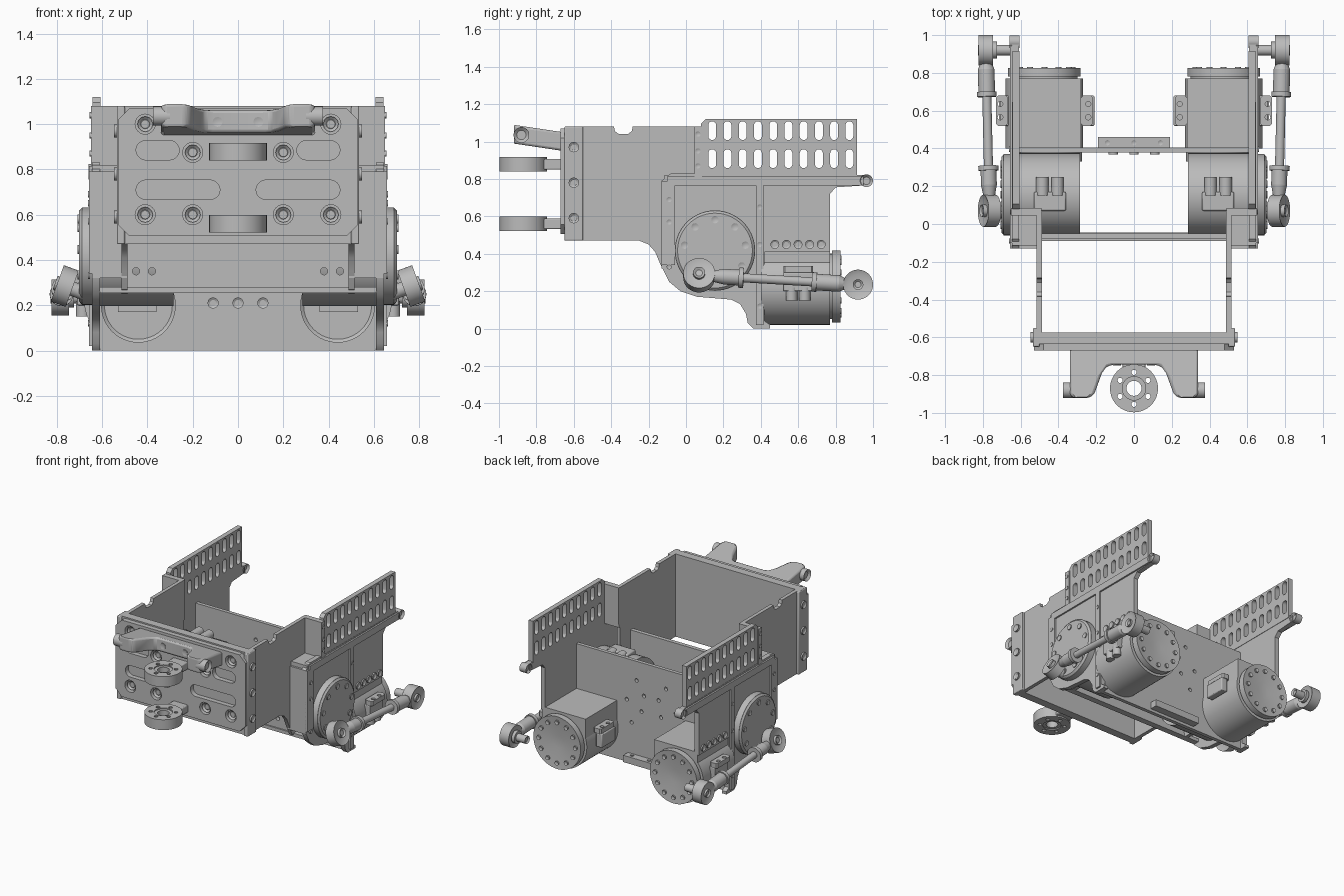
import bpy, bmesh
from math import pi, cos, sin
from mathutils import Matrix, Vector

if "Cube" in bpy.data.objects:
    bpy.data.objects.remove(bpy.data.objects["Cube"])

GREY = (0.5, 0.5, 0.5, 1)
metal = bpy.data.materials.new("grey metal")
metal.use_nodes = True
metal.diffuse_color = GREY
metal.node_tree.nodes["Principled BSDF"].inputs["Base Color"].default_value = GREY
made = []


def finish(name, bm, mirror=False, bevel=0):
    mesh = bpy.data.meshes.new(name)
    bmesh.ops.remove_doubles(bm, verts=bm.verts, dist=0.0002)
    bmesh.ops.recalc_face_normals(bm, faces=bm.faces)
    bm.to_mesh(mesh)
    bm.free()
    mesh.materials.clear()
    mesh.materials.append(metal)
    ob = bpy.data.objects.new(name, mesh)
    bpy.context.collection.objects.link(ob)
    if bevel:
        mod = ob.modifiers.new("edge", 'BEVEL')
        mod.width, mod.segments = bevel, 2
    if mirror:
        ob.modifiers.new("mirror", 'MIRROR').use_mirror_merge = False
    made.append(ob)
    return ob


def box(name, lo, hi, mirror=False, bevel=0):
    bm = bmesh.new()
    lo, hi = Vector(lo), Vector(hi)
    m = Matrix.Translation((lo + hi) / 2) @ Matrix.Diagonal((*(hi - lo), 1))
    bmesh.ops.create_cube(bm, size=1, matrix=m)
    return finish(name, bm, mirror, bevel)


def add_cyl(bm, a, b, r, r2=None, recess=None, seg=40):
    a, b = Vector(a), Vector(b)
    d = b - a
    m = Matrix.Translation((a + b) / 2) @ d.to_track_quat('Z', 'Y').to_matrix().to_4x4()
    vs = bmesh.ops.create_cone(bm, cap_ends=True, segments=seg, radius1=r, radius2=r2 or r,
                               depth=d.length, matrix=m)["verts"]
    if recess:
        caps = [f for f in {f for v in vs for f in v.link_faces} if len(f.verts) > 4]
        for f in caps:
            f.normal_update()
            n = f.normal.copy()
            bmesh.ops.inset_individual(bm, faces=[f], thickness=r - recess[0])
            bmesh.ops.translate(bm, verts=f.verts, vec=-n * recess[1])


def cyl(name, *parts, mirror=False):
    bm = bmesh.new()
    for p in parts:
        add_cyl(bm, *p)
    return finish(name, bm, mirror)


def bolts(name, points, axis, r=0.018, h=0.012, mirror=False):
    bm = bmesh.new()
    for p in points:
        p = Vector(p)
        add_cyl(bm, p - Vector(axis) * 0.004, p + Vector(axis) * h, r, None, (r * 0.55, h * 0.7), 12)
    return finish(name, bm, mirror)


def circle(u, v, r, n=24):
    return [(u + r * cos(2 * pi * i / n), v + r * sin(2 * pi * i / n)) for i in range(n)]


def slot(u, v, w, h, n=8):
    r = min(w, h) / 2
    du, dv = w / 2 - r, h / 2 - r
    pts = []
    for i in range(4 * n):
        a = 2 * pi * (i + 0.5) / (4 * n)
        pts.append((u + r * cos(a) + (du if cos(a) > 0 else -du),
                    v + r * sin(a) + (dv if sin(a) > 0 else -dv)))
    return pts


AXES = {'x': ((0, 0, 1), (1, 0, 0), (0, 1, 0)),    # profile in (y, z)
        'y': ((1, 0, 0), (0, 0, -1), (0, 1, 0)),   # profile in (x, z)
        'z': ((1, 0, 0), (0, 1, 0), (0, 0, 1))}    # profile in (x, y)


def plate(name, axis, lo, hi, outline, holes=(), mirror=False, bevel=0, shear=0):
    cu = bpy.data.curves.new(name, 'CURVE')
    cu.dimensions, cu.fill_mode, cu.extrude = '2D', 'BOTH', (hi - lo) / 2
    for pts in [outline, *holes]:
        s = cu.splines.new('POLY')
        s.points.add(len(pts) - 1)
        for p, q in zip(s.points, pts):
            p.co = (q[0], q[1], 0, 1)
        s.use_cyclic_u = True
    tmp = bpy.data.objects.new("temp", cu)
    bpy.context.collection.objects.link(tmp)
    bpy.context.view_layer.update()
    me = bpy.data.meshes.new_from_object(tmp.evaluated_get(bpy.context.evaluated_depsgraph_get()))
    bpy.data.objects.remove(tmp)
    bm = bmesh.new()
    bm.from_mesh(me)
    bpy.data.meshes.remove(me)
    bm.transform(Matrix(AXES[axis]).to_4x4())
    mid = Vector([(lo + hi) / 2 if c == axis else 0 for c in "xyz"])
    for v in bm.verts:
        v.co += mid
        v.co.z += shear * (-0.66 - v.co.y)
    return finish(name, bm, mirror, bevel)


def rect(u0, v0, u1, v1, c=0):
    if not c:
        return [(u0, v0), (u1, v0), (u1, v1), (u0, v1)]
    return [(u0 + c, v0), (u1 - c, v0), (u1, v0 + c), (u1, v1 - c),
            (u1 - c, v1), (u0 + c, v1), (u0, v1 - c), (u0, v0 + c)]


# Front wall: backing, rim and slotted face plate
plate("front_backing", 'y', -0.635, -0.575, rect(-0.53, 0.47, 0.53, 1.08))
spots = [(s * x, z) for s in (-1, 1) for x, z in ((0.41, 1.0), (0.41, 0.6), (0.2, 0.875), (0.2, 0.6))]
face_slots = [slot(s * x, z, w, 0.085) for s in (-1, 1) for x, z, w in ((0.355, 0.885, 0.19), (0.265, 0.71, 0.37))]
plate("front_face", 'y', -0.67, -0.63, rect(-0.53, 0.505, 0.53, 1.07, 0.05),
      face_slots + [circle(x, z, 0.044) for x, z in spots])
bolts("front_face_bolts", [(x, -0.636, z) for x, z in spots], (0, -1, 0), 0.034, 0.02)
box("corner_strip", (0.5, -0.65, 0.47), (0.535, -0.55, 1.08), True, 0.006)
bolts("corner_bolts", [(0.535, -0.6, z) for z in (0.59, 0.78, 0.97)], (1, 0, 0), 0.028, mirror=True)

# Raised yoke with pins
half = [(0.34, -0.66), (0.34, -0.9), (0.325, -0.92), (0.235, -0.92), (0.21, -0.9), (0.17, -0.79), (0.145, -0.755), (0.11, -0.745)]
plate("yoke", 'z', 0.95, 1.05, half + [(-x, y) for x, y in reversed(half)], bevel=0.014, shear=0.15)
cyl("yoke_pin", ((0.3, -0.88, 1.035), (0.375, -0.88, 1.035), 0.042, None, (0.025, 0.015)), mirror=True)
bolts("yoke_bolts", [(s * 0.09, -0.745, 1.01) for s in (-1, 1)], (0, -1, 0), 0.022, 0.004)

# Two bearing rings on necks
for label, z in (("upper", 0.878), ("lower", 0.56)):
    ring = [circle(0.085 * cos(i * pi / 3 + pi / 6), -0.87 + 0.085 * sin(i * pi / 3 + pi / 6), 0.014, 10) for i in range(6)]
    plate(label + "_bearing", 'z', z - 0.038, z + 0.038, circle(0, -0.87, 0.127, 48), [circle(0, -0.87, 0.062, 32)] + ring)
    plate(label + "_bearing_race", 'z', z - 0.03, z + 0.03, circle(0, -0.87, 0.064, 32), [circle(0, -0.87, 0.04)])
    box(label + "_bearing_neck", (-0.06, -0.765, z - 0.028), (0.06, -0.65, z + 0.028), bevel=0.006)

# Forward side wall with curved bottom and top notch
plate("forward_side", 'x', 0.488, 0.515,
      [(-0.6, 0.47), (-0.25, 0.47), (-0.2, 0.45), (-0.165, 0.41), (-0.14, 0.35), (-0.1, 0.27), (-0.04, 0.25), (0.07, 0.25),
       (0.07, 1.08), (-0.285, 1.08), (-0.29, 1.055), (-0.31, 1.04), (-0.36, 1.04), (-0.38, 1.055), (-0.385, 1.08), (-0.6, 1.08)],
      mirror=True)

# Shoulder stepping out to the wide rear body
box("shoulder_front", (0.49, -0.13, 0.32), (0.645, -0.1, 0.79), True)
box("shoulder_ledge", (0.49, -0.115, 0.785), (0.645, 0.08, 0.82), True)
box("shoulder_upper", (0.49, 0.045, 0.81), (0.65, 0.085, 1.08), True)
bolts("shoulder_bolts", [(0.65, 0.064, z) for z in (0.87, 0.95, 1.04)], (1, 0, 0), 0.014, 0.005, True)

# Outer side wall, raised rims and slotted guard
plate("outer_side", 'x', 0.61, 0.645,
      [(-0.13, 0.79), (-0.13, 0.33), (-0.09, 0.25), (-0.03, 0.2), (0.06, 0.17), (0.24, 0.155), (0.29, 0.13), (0.32, 0.08),
       (0.33, 0.03), (0.36, 0), (0.45, 0), (0.45, 0.02), (0.42, 0.04), (0.42, 0.41), (0.77, 0.41), (0.77, 0.72),
       (0.8, 0.755), (0.95, 0.765), (0.95, 0.82), (-0.08, 0.83)], mirror=True)
for label, r in (("front", (-0.13, 0.34, -0.06, 0.79)), ("middle", (0.375, 0.02, 0.415, 0.79)),
                 ("top", (-0.1, 0.765, 0.95, 0.815))):
    plate(label + "_rim", 'x', 0.64, 0.657, rect(*r), mirror=True)
bolts("rim_bolts", [(0.657, y, z) for y, z in ((-0.09, 0.69), (-0.09, 0.57), (-0.09, 0.33), (0.395, 0.65), (0.395, 0.45), (0.395, 0.12))],
      (1, 0, 0), 0.014, 0.005, True)
guard_slots = [slot(0.14 + 0.0815 * i, z, 0.042, 0.1) for i in range(10) for z in (0.908, 1.058)]
plate("slotted_guard", 'x', 0.607, 0.643, [(0.08, 0.81), (0.915, 0.81), (0.915, 1.12), (0.105, 1.12), (0.08, 1.095)],
      guard_slots, mirror=True)
cyl("guard_end_eye", ((0.605, 0.965, 0.79), (0.66, 0.965, 0.79), 0.034, None, (0.02, 0.015)), mirror=True)

# Cross walls
plate("middle_cross_wall", 'y', -0.08, -0.05, rect(-0.5, 0.27, 0.5, 0.72),
      [circle(s * x, z, 0.016, 12) for s in (-1, 1) for x, z in ((0.38, 0.35), (0.45, 0.35))])
box("lower_cross_lip", (-0.63, -0.09, 0.255), (0.63, -0.045, 0.28))
hole_spots = [(0.12, 0.62), (0.2, 0.46), (0.08, 0.4), (0.16, 0.3), (0.06, 0.52)]
plate("rear_cross_wall", 'y', 0.378, 0.405, rect(-0.62, 0, 0.62, 0.76),
      [circle(s * x, z, 0.014, 12) for s in (-1, 1) for x, z in hole_spots])
box("rear_bottom_bar", (-0.19, 0.4, 0.02), (0.19, 0.46, 0.07))
bolts("bar_bolts", [(x, 0.43, 0.07) for x in (-0.14, 0, 0.14)], (0, 0, 1), 0.014, 0.005)
bolts("cross_wall_bolts", [(x, 0.378, 0.21) for x in (-0.11, 0, 0.11)], (0, -1, 0), 0.025, 0.01)

# Hip motors lying across the body
HY, HZ = 0.155, 0.417
cyl("hip_motor", ((0.285, HY, HZ), (0.63, HY, HZ), 0.22, None, (0.16, 0.02), 56),
    ((0.63, HY, HZ), (0.69, HY, HZ), 0.215, None, None, 56),
    ((0.69, HY, HZ), (0.702, HY, HZ), 0.213, 0.2, None, 56), mirror=True)
bolts("hip_motor_bolts", [(0.702, HY + 0.165 * sin(i * 2 * pi / 9), HZ + 0.165 * cos(i * 2 * pi / 9)) for i in range(9)],
      (1, 0, 0), 0.02, 0.006, True)
box("hip_connector", (0.36, 0.07, 0.6), (0.53, 0.17, 0.655), True, 0.008)
cyl("hip_plugs", *[((x, 0.15, 0.635), (x, 0.25, 0.635), 0.033) for x in (0.405, 0.485)], mirror=True)

# Rear motors pointing backwards
RX, RZ = 0.475, 0.225
cyl("rear_motor", ((RX, 0.4, RZ), (RX, 0.77, RZ), 0.205, None, None, 56),
    ((RX, 0.765, RZ), (RX, 0.785, RZ), 0.175, None, None, 56),
    ((RX, 0.78, RZ), (RX, 0.825, RZ), 0.193, None, (0.045, 0.02), 56), mirror=True)
bolts("rear_motor_bolts", [(RX + 0.15 * cos(i * pi / 6), 0.825, RZ + 0.15 * sin(i * pi / 6)) for i in range(12)],
      (0, 1, 0), 0.016, 0.006, True)
box("rear_motor_saddle", (0.28, 0.405, 0.24), (0.635, 0.77, 0.43), True)
bolts("saddle_bolts", [(0.645, 0.475 + 0.062 * i, 0.45) for i in range(5)], (1, 0, 0), 0.024, 0.01, True)
for side, x in (("outer", 0.7), ("inner", 0.25)):
    plate(side + "_motor_tab", 'z', 0.3, 0.335, rect(x - 0.03, 0.52, x + 0.03, 0.68, 0.01),
          [circle(x + (0.008 if x > 0.5 else -0.008), y, 0.014, 12) for y in (0.565, 0.635)], mirror=True)
    box(side + "_motor_connector", (x - 0.04, 0.52, 0.2), (x + 0.01, 0.68, 0.3), True, 0.006)
cyl("outer_motor_plugs", *[((0.685, y, 0.15), (0.685, y, 0.22), 0.03) for y in (0.565, 0.635)], mirror=True)
cyl("motor_front_cap", ((0.44, 0.33, 0.2), (0.44, 0.38, 0.2), 0.165, None, (0.15, 0.012)), mirror=True)
box("cap_connector", (0.36, 0.3, 0.17), (0.53, 0.345, 0.22), True)

# Push rods with ball-joint eyes
A, B = Vector((0.765, 0.07, 0.285)), Vector((0.785, 0.92, 0.235))
tilt = Vector((0.94, 0, 0.34))
along = lambda t: A.lerp(B, t)
cyl("push_rod", (along(0.1), along(0.9), 0.024), (along(0.09), along(0.16), 0.03, 0.042),
    (along(0.16), along(0.26), 0.042), (along(0.25), along(0.28), 0.054),
    (along(0.72), along(0.88), 0.044), (along(0.71), along(0.74), 0.052),
    (along(0.88), along(0.92), 0.044, 0.03), mirror=True)
cyl("front_rod_eye", (A - tilt * 0.035, A + tilt * 0.035, 0.085, None, (0.055, 0.012)),
    (A - tilt * 0.09, A + tilt * 0.045, 0.032, None, (0.018, 0.01)), mirror=True)
X = Vector((1, 0, 0))
cyl("rear_rod_eye", (B - X * 0.038, B + X * 0.038, 0.08, None, (0.055, 0.012)),
    (B - X * 0.135, B + X * 0.042, 0.028, None, (0.016, 0.01)),
    (B - X * 0.06, B - X * 0.036, 0.045), mirror=True)

# Smooth round surfaces, keep hard edges
bpy.ops.object.select_all(action='DESELECT')
for ob in made:
    ob.select_set(True)
bpy.context.view_layer.objects.active = made[0]
bpy.ops.object.shade_smooth_by_angle(angle=0.6)
